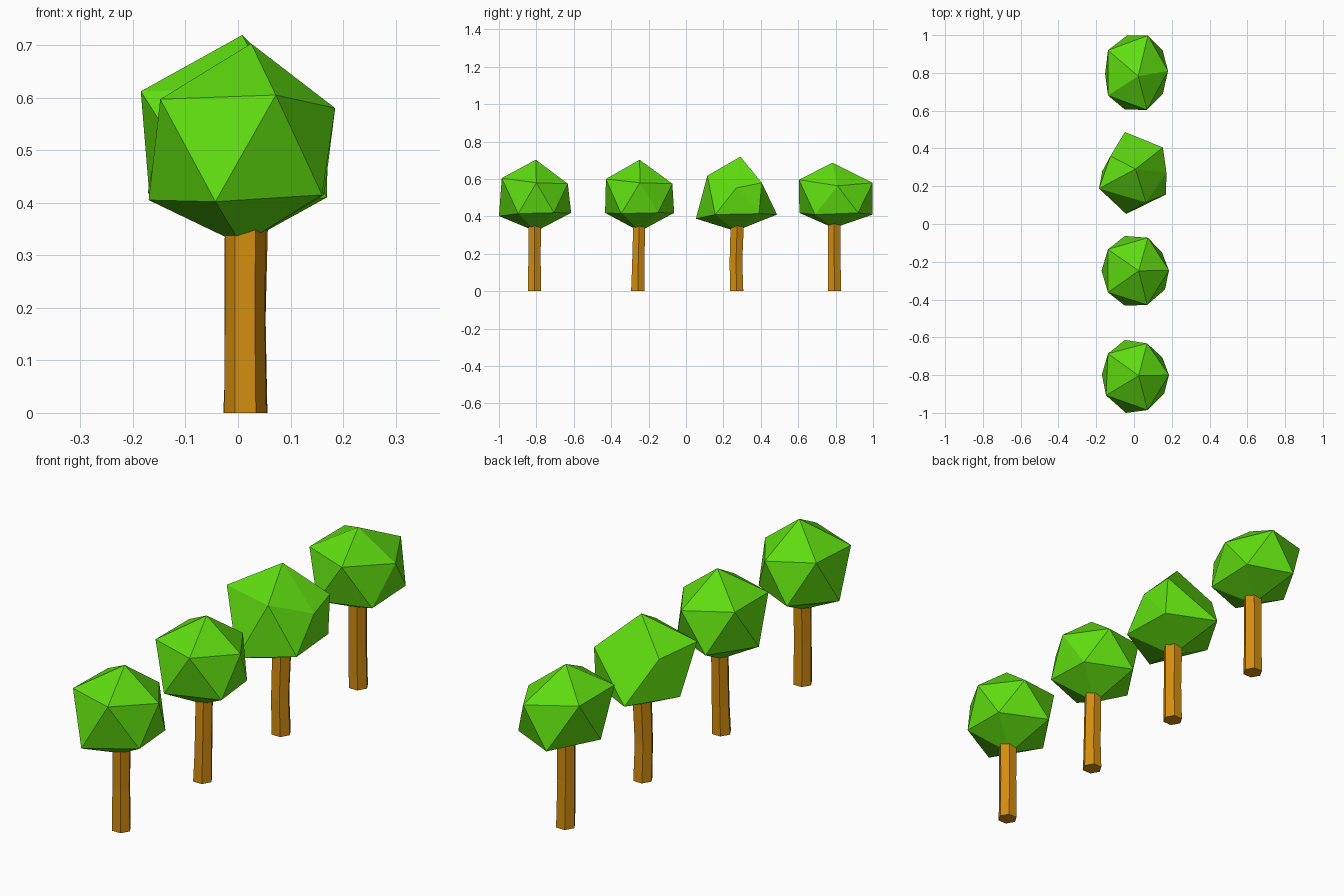
import bpy, bmesh, math
from mathutils import Vector


def material(name, rgb):
    m = bpy.data.materials.new(name)
    m.diffuse_color = (*rgb, 1)
    return m


LEAF = material("leaf green", (0.115, 0.72, 0.005))
BARK = material("bark brown", (0.66, 0.27, 0.005))


def finish(bm, name, mat):
    bmesh.ops.recalc_face_normals(bm, faces=bm.faces)
    me = bpy.data.meshes.new(name)
    bm.to_mesh(me)
    bm.free()
    me.materials.append(mat)
    ob = bpy.data.objects.new(name, me)
    bpy.context.collection.objects.link(ob)


def corner(tier, angle):
    """Direction of a crown corner: tier +1 upper ring, -1 lower ring."""
    a = math.radians(angle)
    return Vector((math.cos(a) * 0.894, math.sin(a) * 0.894, 0.447 * tier))


# Crown: 20-sided ball, squashed, with some corners pulled to new places
def crown(name, cy, half_y, pulls):
    bm = bmesh.new()
    bmesh.ops.create_icosphere(bm, subdivisions=1, radius=1)
    base = {v: v.co.copy() for v in bm.verts}
    for v, d in base.items():
        ring = 1.07 if abs(d.z) < 0.9 else 1
        v.co = (0.007 + d.x * 0.2, cy + d.y * half_y, 0.51 + d.z * 0.19 * ring)
        if d.z > 0.9:
            v.co.x = 0.02
    for direction, pos in pulls:
        v = min(base, key=lambda k: (base[k] - direction).length)
        v.co = pos
    finish(bm, name, LEAF)


# Trunk: six-sided post in three slightly bent stages, (x, y, z) per ring
def trunk(name, cy, rings):
    bm = bmesh.new()
    loops = []
    for x, dy, z, r in rings:
        loops.append([bm.verts.new((x + r * math.cos(k * math.pi / 3),
                                    cy + dy + r * math.sin(k * math.pi / 3), z))
                      for k in range(6)])
    for a, b in zip(loops, loops[1:]):
        for k in range(6):
            j = (k + 1) % 6
            bm.faces.new((a[k], a[j], b[j], b[k]))
    bm.faces.new(loops[0][::-1])
    bm.faces.new(loops[-1])
    finish(bm, name, BARK)


TOP = Vector((0, 0, 1))
BOTTOM = Vector((0, 0, -1))

crown("crown_1", -0.803, 0.222, [
    (TOP, (0.025, -0.803, 0.703)),
    (corner(1, 0), (0.185, -0.80, 0.58)),
    (corner(1, 72), (0.069, -0.632, 0.575)),
    (corner(1, -72), (0.072, -0.985, 0.605)),
    (corner(1, -144), (-0.148, -0.907, 0.597)),
    (corner(-1, -36), (0.16, -0.897, 0.415)),
    (corner(-1, 36), (0.15, -0.706, 0.42)),
    (corner(-1, -108), (-0.043, -1.0, 0.402)),
    (corner(-1, 180), (-0.17, -0.797, 0.405))])

crown("crown_2", -0.248, 0.217, [
    (TOP, (0.025, -0.248, 0.703)),
    (corner(1, 0), (0.185, -0.246, 0.58)),
    (corner(1, 72), (0.074, -0.073, 0.575)),
    (corner(1, -72), (0.07, -0.428, 0.60)),
    (corner(-1, -36), (0.164, -0.347, 0.415)),
    (corner(-1, 36), (0.148, -0.15, 0.42))])

crown("crown_3", 0.27, 0.215, [
    (TOP, (0.008, 0.291, 0.719)),
    (BOTTOM, (0.01, 0.265, 0.322)),
    (corner(1, 0), (0.172, 0.27, 0.553)),
    (corner(1, 72), (0.153, 0.405, 0.58)),
    (corner(1, 144), (-0.125, 0.36, 0.585)),
    (corner(1, -144), (-0.185, 0.188, 0.612)),
    (corner(1, -72), (0.063, 0.114, 0.618)),
    (corner(-1, -36), (0.169, 0.156, 0.41)),
    (corner(-1, 36), (0.155, 0.39, 0.415)),
    (corner(-1, 108), (-0.048, 0.487, 0.41)),
    (corner(-1, 180), (-0.168, 0.28, 0.405)),
    (corner(-1, -108), (-0.042, 0.053, 0.388))])

crown("crown_4", 0.80, 0.228, [
    (TOP, (0.022, 0.783, 0.687)),
    (BOTTOM, (0.01, 0.79, 0.338)),
    (corner(1, 0), (0.18, 0.81, 0.564)),
    (corner(1, 72), (0.074, 0.998, 0.58)),
    (corner(1, -72), (0.069, 0.604, 0.596)),
    (corner(-1, -36), (0.153, 0.69, 0.41)),
    (corner(-1, 108), (-0.037, 0.998, 0.41)),
    (corner(-1, 180), (-0.153, 0.796, 0.415))])

# (x, y offset, z, radius) of each trunk ring
trunk("trunk_1", -0.81, [(0.014, 0, 0, 0.040), (0.013, 0, 0.19, 0.038), (0.014, 0.001, 0.36, 0.039)])
trunk("trunk_2", -0.258, [(0.013, 0, 0, 0.041), (0.015, 0.002, 0.12, 0.038), (0.015, 0.008, 0.36, 0.037)])
trunk("trunk_3", 0.27, [(0.015, 0.001, 0, 0.041), (0.013, -0.003, 0.16, 0.039), (0.016, 0.004, 0.36, 0.041)])
trunk("trunk_4", 0.794, [(0.015, 0, 0, 0.041), (0.013, -0.002, 0.2, 0.039), (0.014, -0.002, 0.37, 0.039)])
